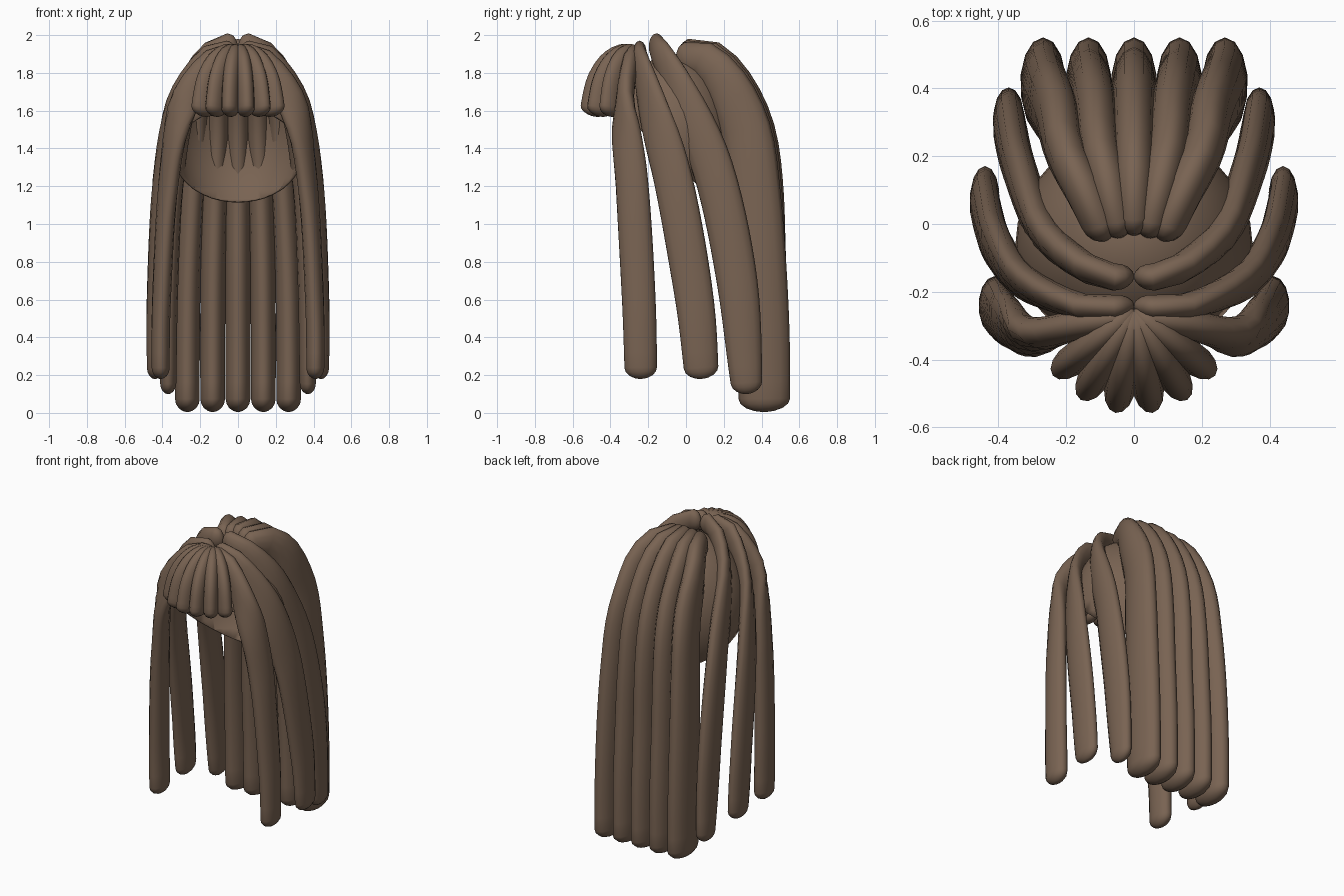
import bpy, bmesh, math
from mathutils import Vector, Matrix

cube = bpy.data.objects.get("Cube")
if cube:
    bpy.data.objects.remove(cube, do_unlink=True)

brown = bpy.data.materials.new("hair_brown")
brown.use_nodes = True
COLOR = (0.19, 0.125, 0.085, 1)
brown.diffuse_color = COLOR
brown.node_tree.nodes["Principled BSDF"].inputs["Base Color"].default_value = COLOR
brown.node_tree.nodes["Principled BSDF"].inputs["Roughness"].default_value = 0.8


def finish(name, bm):
    bmesh.ops.recalc_face_normals(bm, faces=bm.faces)
    mesh = bpy.data.meshes.new(name)
    bm.to_mesh(mesh)
    bm.free()
    mesh.materials.append(brown)
    for p in mesh.polygons:
        p.use_smooth = True
    obj = bpy.data.objects.new(name, mesh)
    bpy.context.collection.objects.link(obj)
    return obj


def spline(points, steps=12):
    """Smooth dense polyline through the points."""
    p = [Vector(q) for q in points]
    p = [2 * p[0] - p[1]] + p + [2 * p[-1] - p[-2]]
    out = []
    for a, b, c, d in zip(p, p[1:], p[2:], p[3:]):
        for i in range(steps):
            t = i / steps
            out.append(0.5 * (2 * b + (c - a) * t + (2 * a - 5 * b + 4 * c - d) * t * t
                              + (3 * b - a - 3 * c + d) * t ** 3))
    return out + [p[-2]]


def strand(name, points, lean, deep, thin, start=0.6, end=0.9, cap=0.06, sides=14, rings=22):
    """Round-ended lock; its deep side faces up at the crown and turns to 'lean' lower down."""
    line = spline(points)
    dist = [0]
    for a, b in zip(line, line[1:]):
        dist.append(dist[-1] + (b - a).length)
    total = dist[-1]

    def at(s):
        s = min(max(s, 0), total)
        i = next(k for k in range(1, len(dist)) if dist[k] >= s - 1e-9)
        return line[i - 1].lerp(line[i], (s - dist[i - 1]) / (dist[i] - dist[i - 1]))

    # Ring spacing is denser inside the rounded ends
    tip = [cap * (1 - math.cos(math.pi / 2 * k / 4)) for k in range(4)]
    tip[0] = cap * 0.01
    body = [cap + (total - 2 * cap) * k / rings for k in range(rings + 1)]
    bm = bmesh.new()
    loops = []
    for s in tip + body + [total - d for d in reversed(tip)]:
        t = s / total
        k = start + (1 - start) * math.sin(math.pi / 2 * min(t / 0.4, 1))
        if t > 0.6:
            k *= 1 - (1 - end) * ((t - 0.6) / 0.4) ** 2
        edge = min(s / cap, (total - s) / cap, 1)
        tip_round = math.sqrt(1 - (1 - edge) ** 2)
        tangent = (at(s + 0.02) - at(s - 0.02)).normalized()
        u = Vector((0, 0, 1)) + Vector(lean) * t
        u = (u - tangent * u.dot(tangent)).normalized()
        u, v = u * deep * k * tip_round, tangent.cross(u) * thin * (1 + k) / 2 * tip_round
        loops.append([bm.verts.new(at(s) + u * math.cos(a) + v * math.sin(a))
                      for a in (2 * math.pi * j / sides for j in range(sides))])
    for lo, hi in zip(loops, loops[1:]):
        for j in range(sides):
            n = (j + 1) % sides
            bm.faces.new((lo[j], lo[n], hi[n], hi[j]))
    bm.faces.new(loops[0])
    bm.faces.new(loops[-1])
    return finish(name, bm)


# Scalp cap: egg shape cut open along a plane sloping down to the back
bm = bmesh.new()
bmesh.ops.create_uvsphere(bm, u_segments=32, v_segments=20, radius=1)
bmesh.ops.transform(bm, verts=bm.verts, matrix=Matrix.Translation((0, -0.06, 1.45))
                    @ Matrix.Diagonal((0.35, 0.33, 0.45, 1)))
bmesh.ops.bisect_plane(bm, geom=bm.verts[:] + bm.edges[:] + bm.faces[:], clear_inner=True,
                       plane_co=(0, -0.37, 1.62), plane_no=(0, 0.96, 1))
scalp = finish("scalp_cap", bm)
shell = scalp.modifiers.new("thickness", "SOLIDIFY")
shell.thickness = 0.01

# Back locks: five deep locks fanning out from the crown
back_path = [(0.3, -0.03, 1.87), (0.5, 0.09, 1.893), (0.74, 0.22, 1.77), (0.84, 0.33, 1.52),
             (0.92, 0.375, 1.2), (0.98, 0.39, 0.8), (1, 0.41, 0.4), (1, 0.415, 0.005)]
for i in range(-2, 3):
    x = 0.134 * i
    drop = 0.008 * abs(i)
    strand(f"back_lock_{i + 3}",
           [(x * f, y - drop * (z > 0.9), z - drop * (z > 0.9)) for f, y, z in back_path],
           (0, 1, 0), 0.14, 0.068, end=0.97, cap=0.07)

# Side locks, mirrored left and right: path, half depth, half thickness, end taper
side_locks = {
    "front": ([(0, -0.27, 1.905), (0.15, -0.295, 1.85), (0.3, -0.325, 1.6), (0.37, -0.285, 1.2),
               (0.405, -0.25, 0.6), (0.41, -0.238, 0.18)], 0.09, 0.05, 0.95),
    "middle": ([(0, -0.24, 1.905), (0.15, -0.245, 1.87), (0.32, -0.17, 1.6), (0.405, -0.06, 1.2),
                (0.438, 0.045, 0.6), (0.44, 0.085, 0.18)], 0.105, 0.046, 0.85),
    "rear": ([(0, -0.155, 1.93), (0.11, -0.145, 1.92), (0.26, -0.03, 1.7), (0.335, 0.15, 1.27),
              (0.365, 0.27, 0.7), (0.37, 0.325, 0.1)], 0.11, 0.05, 0.72),
}
for name, (path, deep, thin, end) in side_locks.items():
    for side, m in (("left", 1), ("right", -1)):
        strand(f"{name}_lock_{side}", [(x * m, y, z) for x, y, z in path],
               (0, 0.6, 0), deep, thin, end=end)

# Fringe: six short locks fanning over the forehead
fringe_path = [(0, 1.92), (0.1, 1.88), (0.195, 1.76), (0.24, 1.57)]
for i in range(6):
    a = math.radians(20.5 * (i - 2.5))
    out = Vector((math.sin(a), -math.cos(a), 0))
    strand(f"fringe_lock_{i + 1}",
           [Vector((0, -0.255, z)) + out * r for r, z in fringe_path],
           out, 0.078, 0.046, start=0.4, end=1, cap=0.045, rings=12)
